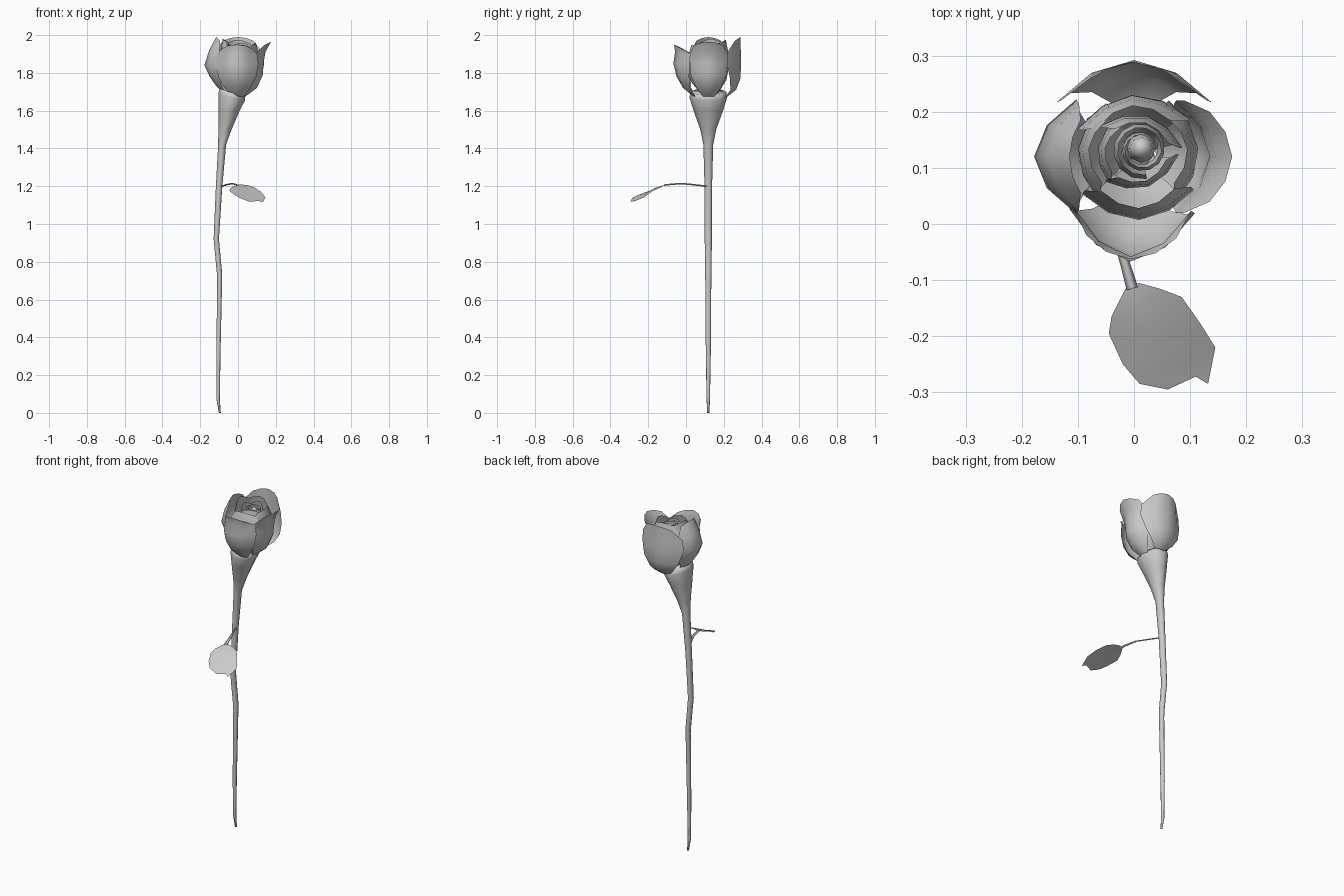
import bpy, math
from mathutils import Vector

def make(name, verts, faces):
    me = bpy.data.meshes.new(name)
    me.from_pydata([tuple(v) for v in verts], [], faces)
    me.update()
    for p in me.polygons:
        p.use_smooth = True
    ob = bpy.data.objects.new(name, me)
    bpy.context.collection.objects.link(ob)
    return ob

def grid_faces(rows, cols, wrap=False):
    n = cols if wrap else cols - 1
    return [(i * cols + j, i * cols + (j + 1) % cols,
             (i + 1) * cols + (j + 1) % cols, (i + 1) * cols + j)
            for i in range(rows - 1) for j in range(n)]

# Stem flaring into the calyx: z, x, rx, ry
STEM = [(0, -.096, .005, .006), (.07, -.105, .009, .009), (.3, -.104, .011, .013),
        (.7, -.097, .013, .016), (.74, -.098, .014, .017), (.92, -.115, .014, .019),
        (1.2, -.1, .017, .02), (1.42, -.084, .021, .026), (1.5, -.069, .035, .042),
        (1.6, -.047, .056, .078), (1.67, -.034, .07, .1), (1.7, -.03, .068, .095)]
N = 8
verts = []
for z, x, rx, ry in STEM:
    for j in range(N):
        a = math.tau * j / N
        tilt = -.25 * rx * math.cos(a) if z > 1.65 else 0
        verts.append((x + rx * math.cos(a), .118 + ry * math.sin(a), z + tilt))
faces = grid_faces(len(STEM), N, True)
faces += [tuple(range(N))[::-1], tuple(range(len(verts) - N, len(verts)))]
make("stem_and_calyx", verts, faces)

# Leaf stalk
STALK = [(-.09, .11, 1.2), (-.055, .03, 1.209), (-.032, -.02, 1.214),
         (-.016, -.07, 1.211), (-.003, -.115, 1.206)]
verts = []
for i, p in enumerate(STALK):
    w = .004 + .0015 * i
    for dx, dz in ((-w, 0), (0, -.004), (w, 0), (0, .004)):
        verts.append((p[0] + dx, p[1] + dx * .3, p[2] + dz))
make("leaf_stalk", verts, grid_faces(len(STALK), 4, True))

# Leaf blade: left edge, midrib, right edge
LEAF = [((-.015, -.115, 1.205), (-.002, -.112, 1.205), (.008, -.105, 1.209)),
        ((-.04, -.165, 1.19), (.01, -.15, 1.196), (.045, -.115, 1.207)),
        ((-.045, -.195, 1.175), (.025, -.185, 1.18), (.085, -.13, 1.195)),
        ((-.02, -.25, 1.155), (.055, -.22, 1.158), (.12, -.18, 1.172)),
        ((.01, -.285, 1.138), (.09, -.25, 1.135), (.145, -.22, 1.142)),
        ((.06, -.295, 1.118), (.11, -.272, 1.122), (.132, -.285, 1.115))]
make("leaf", [v for r in LEAF for v in r], grid_faces(len(LEAF), 3))

# Petal: cupped sheet; each row is z, distance outward, half width, edge setback
S = [-1, -.55, 0, .55, 1]
def petal(name, deg, rows, centre=(0, .12), droop=.02):
    a = math.radians(deg)
    out = Vector((math.cos(a), math.sin(a), 0))
    side = Vector((-math.sin(a), math.cos(a), 0))
    verts = []
    for i, (z, r, w, k) in enumerate(rows):
        c = Vector((centre[0], centre[1], z))
        dz = -droop * (i / (len(rows) - 1)) ** 3
        for s in S:
            verts.append(c + out * (r - k * s * s) + side * (w * s)
                         + Vector((0, 0, dz * s * s)))
    return make(name, verts, grid_faces(len(rows), len(S)))

# Four outer petals
petal("outer_petal_front", -92, [(1.675, .08, .03, .01), (1.72, .135, .07, .04),
      (1.78, .17, .1, .07), (1.85, .187, .112, .09), (1.91, .178, .105, .085),
      (1.95, .183, .08, .04)])
petal("outer_petal_right", 0, [(1.675, .04, .03, .01), (1.72, .1, .065, .04),
      (1.79, .132, .095, .06), (1.85, .135, .1, .06), (1.91, .145, .1, .055),
      (1.965, .175, .08, .04)])
petal("outer_petal_back", 90, [(1.675, .1, .03, .01), (1.71, .145, .075, .03),
      (1.77, .168, .115, .055), (1.85, .172, .138, .075), (1.92, .17, .13, .07),
      (1.99, .168, .08, .03)])
petal("outer_petal_left", 180, [(1.69, .075, .03, .01), (1.73, .115, .06, .03),
      (1.78, .15, .085, .05), (1.84, .178, .102, .075), (1.92, .153, .095, .055),
      (1.99, .115, .065, .02)])

# Inner petals, layered toward the centre: name, angle, radius, half width, top z
INNER = [("front", -88, .118, .1, 1.95), ("right", 5, .11, .09, 1.96),
         ("back", 95, .105, .1, 1.975), ("left", 175, .105, .085, 1.98),
         ("second_front", -70, .062, .07, 1.95), ("second_back", 75, .07, .075, 1.96),
         ("second_left", 170, .07, .06, 1.955)]
for n, deg, r, w, top in INNER:
    prof = [(0, .4, .35), (.25, .85, .75), (.55, 1, 1), (.8, .93, .95), (1, .82, .65)]
    petal("inner_petal_" + n, deg, [(1.69 + (top - 1.69) * t, r * f, w * g, .5 * w * g)
          for t, f, g in prof], (.005, .125))

# Rolled centre: a spiral sheet around a small closed bud
C = 22
verts = []
for z, f in ((1.72, .7), (1.8, 1), (1.88, 1), (1.94, .85)):
    for j in range(C):
        a = .5 + j / (C - 1) * 3.4 * math.pi
        r = (.028 + .026 * j / (C - 1)) * f
        verts.append((.013 + r * math.cos(a), .133 + r * math.sin(a), z))
make("rolled_petal", verts, grid_faces(4, C))
BUD = [(1.72, .012), (1.8, .025), (1.88, .026), (1.925, .02), (1.94, .008)]
verts = [(.013 + r * math.cos(math.tau * j / N), .135 + r * math.sin(math.tau * j / N), z)
         for z, r in BUD for j in range(N)]
make("bud", verts, grid_faces(len(BUD), N, True) + [tuple(range(32, 40))])
